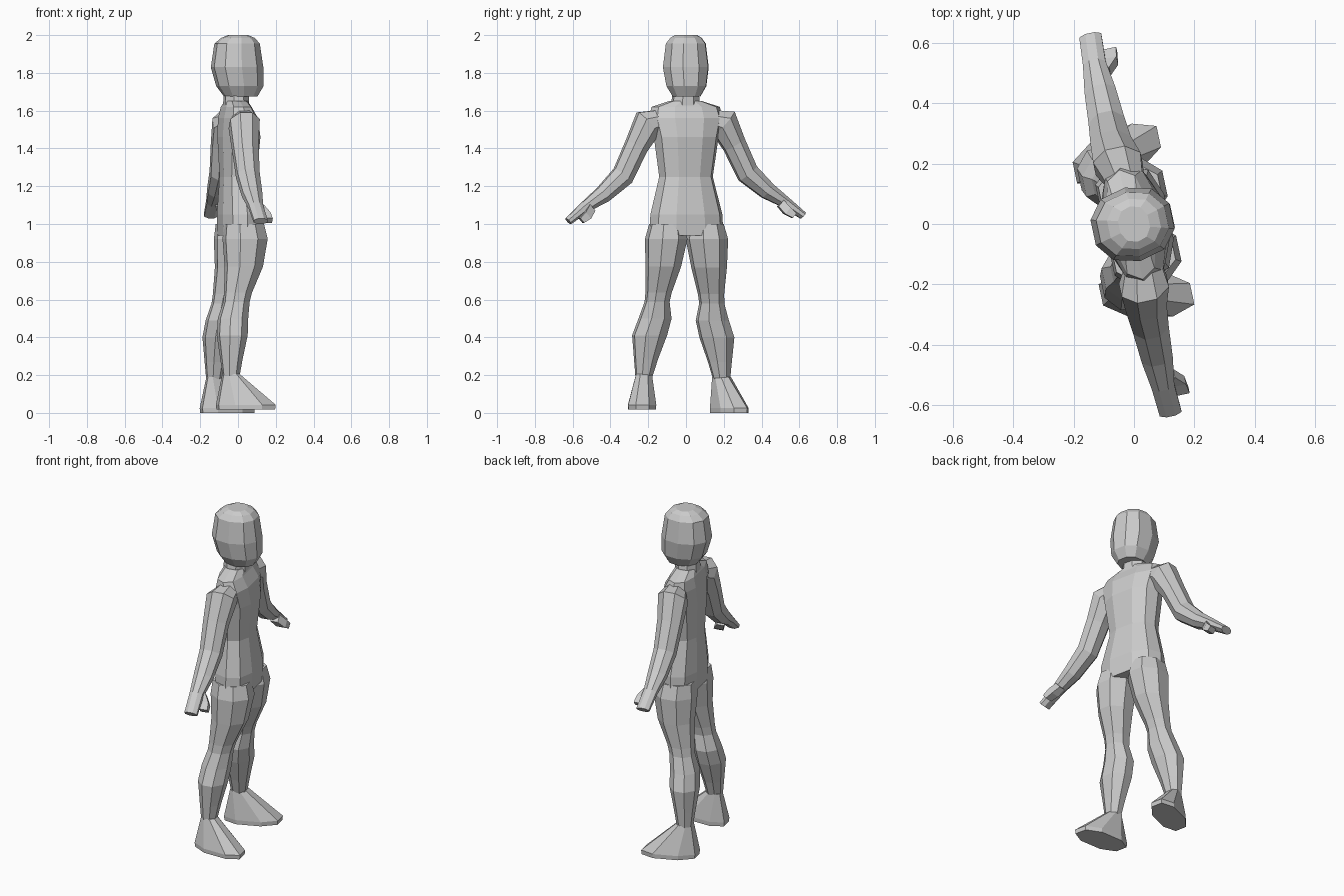
import bpy, bmesh
from math import cos, sin, pi, radians
from mathutils import Vector, Matrix

TURN = Matrix.Rotation(radians(12), 4, 'Z')   # figure faces +x, turned slightly


def loft(name, stations, sides=8, power=1.0, side=1, splay=0.0):
    """Stations: forward, lateral, z, half depth, half width, [tilt in degrees]."""
    bm = bmesh.new()
    ang = [2 * pi * (i + 0.5) / sides for i in range(sides)]
    soft = lambda v: abs(v) ** power * (1 if v > 0 else -1) if abs(v) > 1e-6 else 0
    cs = [(soft(cos(a)), soft(sin(a))) for a in ang]
    mx, my = max(c for c, s in cs), max(s for c, s in cs)
    rings = []
    for f, l, z, hf, hw, *t in stations:
        t = radians(t[0]) if t else 0
        u, v = Vector((1, splay, 0)), Vector((0, cos(t), sin(t)))
        ring = []
        for c, s in cs:
            p = Vector((f, l, z)) + u * (hf * c / mx) + v * (hw * s / my)
            p.y *= side
            ring.append(bm.verts.new(TURN @ p))
        rings.append(ring)
    for a, b in zip(rings, rings[1:]):
        for i in range(sides):
            j = (i + 1) % sides
            bm.faces.new((a[i], a[j], b[j], b[i]))
    bm.faces.new(rings[0])
    bm.faces.new(rings[-1])
    bmesh.ops.recalc_face_normals(bm, faces=bm.faces)
    me = bpy.data.meshes.new(name)
    bm.to_mesh(me)
    bm.free()
    ob = bpy.data.objects.new(name, me)
    bpy.context.collection.objects.link(ob)
    return ob


# Head and neck
loft("head", [(.015, 0, 1.675, .085, .075), (.01, 0, 1.73, .12, .108),
              (-.005, 0, 1.83, .133, .124), (-.005, 0, 1.955, .115, .108),
              (0, 0, 1.985, .085, .085), (0, 0, 2.0, .05, .06)], 10, 0.9)
loft("neck", [(-.01, 0, 1.62, .065, .075), (-.01, 0, 1.72, .06, .062)])

# Torso
loft("torso", [(.01, 0, .94, .105, .2), (.01, 0, 1.05, .108, .195),
               (0, 0, 1.25, .088, .145), (.005, 0, 1.46, .102, .175),
               (0, 0, 1.56, .092, .2), (-.01, 0, 1.62, .068, .185),
               (-.01, 0, 1.652, .055, .085)], 10, 0.8)

ARM = [(0, .14, 1.55, .06, .055, 70), (-.01, .205, 1.535, .08, .08, 48),
       (-.018, .265, 1.42, .068, .06, 30), (-.018, .338, 1.268, .06, .058, 40),
       (-.018, .445, 1.175, .052, .045, 50), (-.018, .54, 1.115, .038, .03, 50),
       (-.012, .635, 1.045, .037, .02, 50)]
THUMB = [(.005, .51, 1.11, .022, .022, 50), (.03, .54, 1.07, .028, .022, 50),
         (.04, .575, 1.045, .024, .016, 50)]
LEG = [(.01, .108, 1.0, .1, .085), (.015, .11, .92, .113, .105),
       (.005, .124, .77, .096, .088), (-.03, .142, .63, .07, .065),
       (-.04, .148, .58, .066, .062), (-.06, .155, .49, .075, .083),
       (-.07, .182, .4, .076, .088), (-.078, .2, .27, .055, .06),
       (-.082, .21, .18, .042, .043)]
FOOT = [(-.082, .21, .19, .042, .043), (-.008, .236, .025, .148, .076),
        (-.008, .236, 0, .145, .075)]

# Limbs; the right hand hangs a little lower and the right foot is lifted
for label, side, drop, lift in (("left", 1, 0, 0), ("right", -1, .03, .018)):
    hang = lambda pts: [(f, l, z - drop * (l - .14) / .49, *r) for f, l, z, *r in pts]
    raised = lambda pts: [(f, l, z + lift * (1 - z), *r) for f, l, z, *r in pts]
    loft(label + "_arm", hang(ARM), 8, side=side)
    loft(label + "_thumb", hang(THUMB), 4, side=side)
    loft(label + "_leg", raised(LEG), 8, side=side)
    loft(label + "_foot", raised(FOOT), 8, 0.85, side=side, splay=.2)
